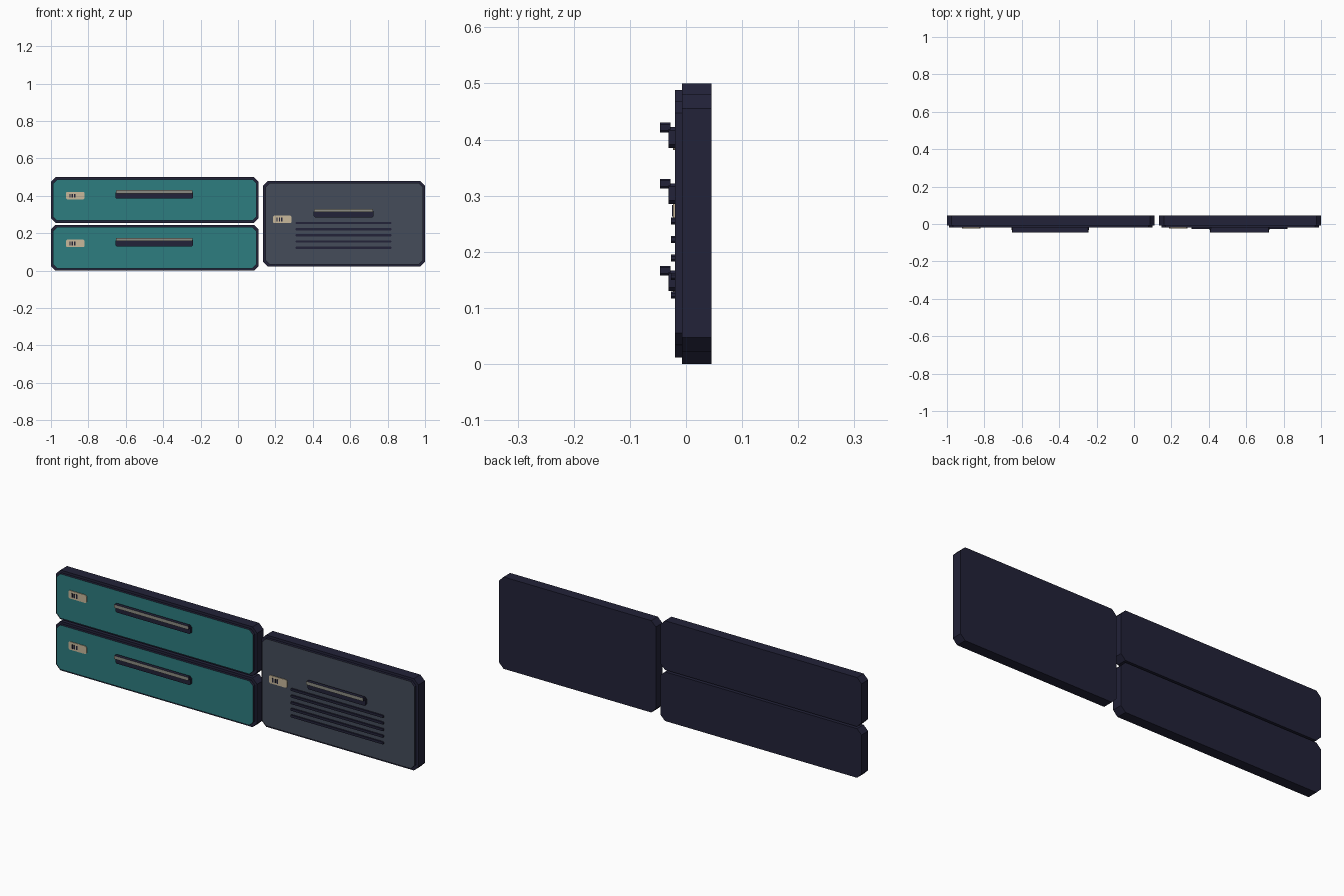
import bpy, bmesh

cube = bpy.data.objects.get("Cube")
if cube:
    bpy.data.objects.remove(cube, do_unlink=True)


def material(name, rgb):
    m = bpy.data.materials.new(name)
    m.use_nodes = True
    m.diffuse_color = (*rgb, 1)
    m.node_tree.nodes["Principled BSDF"].inputs["Base Color"].default_value = (*rgb, 1)
    return m


NAVY = material("dark navy", (0.016, 0.016, 0.04))
TEAL = material("teal", (0.026, 0.205, 0.215))
SLATE = material("slate grey", (0.058, 0.072, 0.1))
CREAM = material("label cream", (0.58, 0.485, 0.33))
METAL = material("grip grey", (0.26, 0.26, 0.225))


def plate(name, x, z, y, cut, side, front=None):
    """Slab over x, z and y ranges with clipped corners; front face may differ in colour."""
    (x0, x1), (z0, z1), (y0, y1) = x, z, y
    outline = [(x0 + cut, z0), (x1 - cut, z0), (x1, z0 + cut), (x1, z1 - cut),
               (x1 - cut, z1), (x0 + cut, z1), (x0, z1 - cut), (x0, z0 + cut)]
    if cut == 0:
        outline = [(x0, z0), (x1, z0), (x1, z1), (x0, z1)]
    bm = bmesh.new()
    face = bm.faces.new([bm.verts.new((px, y0, pz)) for px, pz in outline])
    out = bmesh.ops.extrude_face_region(bm, geom=[face])
    verts = [v for v in out["geom"] if isinstance(v, bmesh.types.BMVert)]
    bmesh.ops.translate(bm, verts=verts, vec=(0, y1 - y0, 0))
    bmesh.ops.recalc_face_normals(bm, faces=bm.faces)
    bm.normal_update()
    for f in bm.faces:
        f.material_index = 1 if front and f.normal.y < -0.9 else 0
    mesh = bpy.data.meshes.new(name)
    bm.to_mesh(mesh)
    bm.free()
    mesh.materials.append(side)
    if front:
        mesh.materials.append(front)
    ob = bpy.data.objects.new(name, mesh)
    bpy.context.collection.objects.link(ob)
    return ob


def panel(name, x, z, colour, handle_x, handle_top, label_x, label_z):
    # Backing slab and raised coloured front
    plate(name + "_back", x, z, (-0.007, 0.045), 0.025, NAVY)
    inset = 0.012
    plate(name + "_front", (x[0] + inset, x[1] - inset), (z[0] + inset, z[1] - inset),
          (-0.02, -0.007), 0.021, NAVY, colour)
    # Handle: mounting bar with an overhanging grip
    h0, h1 = handle_x
    plate(name + "_handle_bar", handle_x, (handle_top - 0.045, handle_top - 0.008),
          (-0.031, -0.02), 0.006, NAVY)
    plate(name + "_handle_grip", (h0 + 0.002, h1 - 0.002), (handle_top - 0.017, handle_top),
          (-0.046, -0.028), 0.003, NAVY, METAL)
    # Label with three printed marks
    plate(name + "_label", (label_x, label_x + 0.1), (label_z - 0.02, label_z + 0.02),
          (-0.023, -0.02), 0.006, CREAM)
    for i in range(3):
        left = label_x + 0.018 + i * 0.013
        plate(f"{name}_label_mark_{i + 1}", (left, left + 0.007),
              (label_z - 0.011, label_z + 0.009), (-0.025, -0.023), 0, NAVY)


# Two stacked drawers and one service door
for name, base in (("lower_drawer", 0.0), ("upper_drawer", 0.255)):
    panel(name, (-1, 0.11), (base, base + 0.245), TEAL,
          (-0.655, -0.24), base + 0.175, -0.92, base + 0.146)
panel("service_door", (0.135, 1), (0.022, 0.48), SLATE,
      (0.405, 0.725), 0.33, 0.187, 0.274)

# Vent slats below the door handle
for i in range(5):
    mid = 0.255 - i * 0.033
    plate(f"vent_slat_{i + 1}", (0.308, 0.82), (mid - 0.006, mid + 0.006),
          (-0.027, -0.02), 0.003, NAVY)
